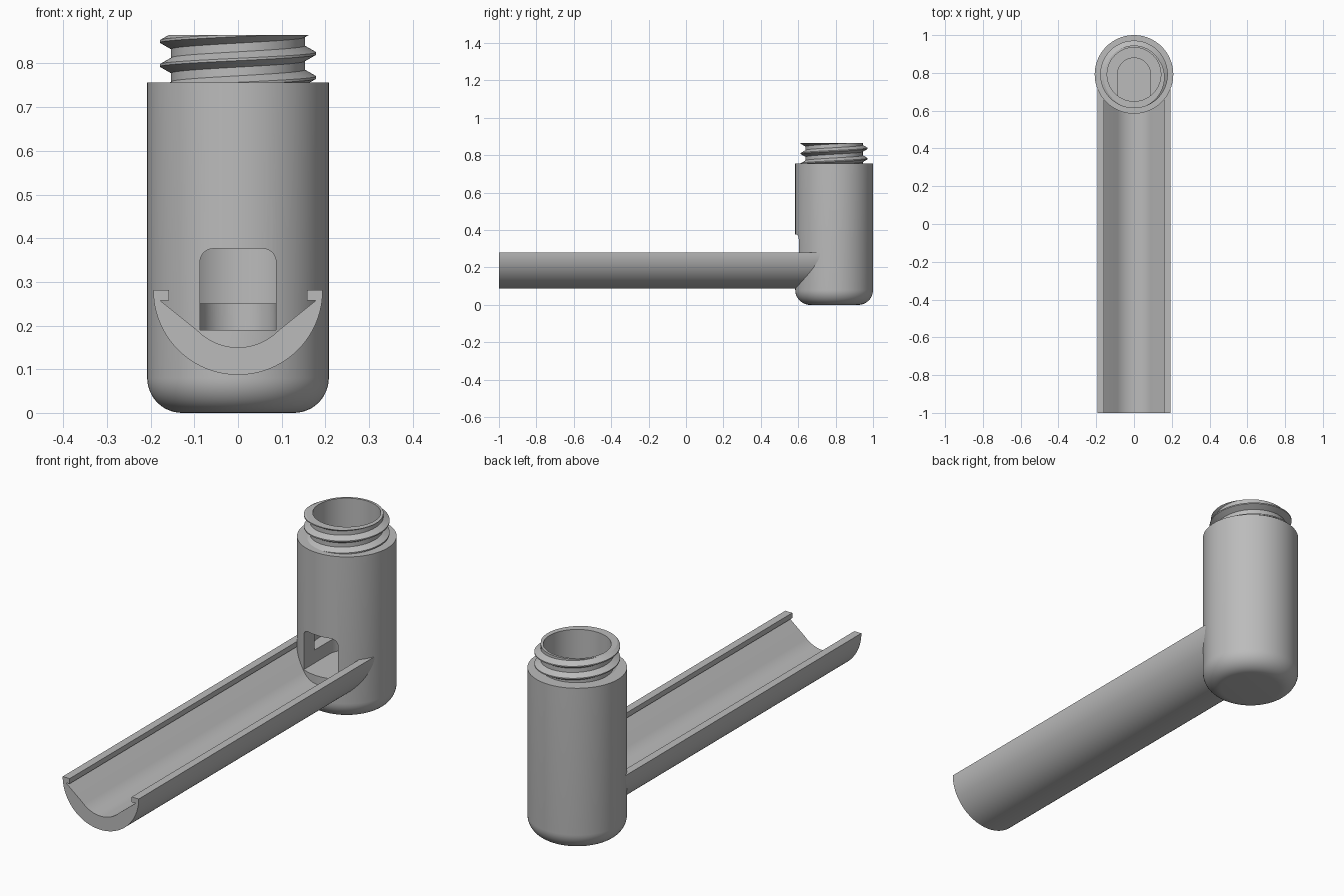
import bpy, bmesh, math
from mathutils import Vector

AXIS_Y = 0.792      # depth of the bottle axis
BODY_R, BORE_R, SLOT_R = 0.208, 0.142, 0.087
SHOULDER_Z, TOP_Z = 0.757, 0.865
FLOOR_Z, SLOT_Z = 0.25, 0.19
SEG = 96

old = bpy.data.objects.get("Cube")
if old:
    bpy.data.objects.remove(old)

grey = bpy.data.materials.new("plain_grey")
grey.use_nodes = True
grey.diffuse_color = (0.5, 0.5, 0.5, 1)
grey.node_tree.nodes["Principled BSDF"].inputs["Base Color"].default_value = (0.5, 0.5, 0.5, 1)


def make(name, bm, y=0.0):
    bmesh.ops.recalc_face_normals(bm, faces=bm.faces)
    mesh = bpy.data.meshes.new(name)
    bm.to_mesh(mesh)
    bm.free()
    mesh.materials.append(grey)
    ob = bpy.data.objects.new(name, mesh)
    ob.location.y = y
    bpy.context.collection.objects.link(ob)
    return ob


def arc(cx, cz, r, a0, a1, n):
    angles = [math.radians(a0 + (a1 - a0) * i / n) for i in range(n + 1)]
    return [(cx + r * math.cos(a), cz + r * math.sin(a)) for a in angles]


def lathe(name, profile):
    bm = bmesh.new()
    vs = [bm.verts.new((r, 0, z)) for r, z in profile]
    es = [bm.edges.new(pair) for pair in zip(vs, vs[1:])]
    bmesh.ops.spin(bm, geom=vs + es, cent=(0, 0, 0), axis=(0, 0, 1),
                   angle=2 * math.pi, steps=SEG, use_duplicate=False)
    bmesh.ops.remove_doubles(bm, verts=bm.verts, dist=1e-5)
    return make(name, bm, AXIS_Y)


def prism(name, outline, y0, y1):
    bm = bmesh.new()
    face = bm.faces.new([bm.verts.new((x, y0, z)) for x, z in outline])
    moved = bmesh.ops.extrude_face_region(bm, geom=[face])["geom"]
    bmesh.ops.translate(bm, vec=(0, y1 - y0, 0),
                        verts=[g for g in moved if isinstance(g, bmesh.types.BMVert)])
    return make(name, bm)


def smooth(ob):
    bpy.ops.object.select_all(action='DESELECT')
    ob.select_set(True)
    bpy.context.view_layer.objects.active = ob
    bpy.ops.object.shade_smooth_by_angle(angle=math.radians(25))


# Bottle body: rounded base, flat shoulder, blind bore
fillet = 0.08
body = lathe("bottle_body", [(0, 0)]
             + arc(BODY_R - fillet, fillet, fillet, -90, 0, 12)
             + [(BODY_R, SHOULDER_Z), (BORE_R, SHOULDER_Z), (BORE_R, FLOOR_Z), (0, FLOOR_Z)])

# Front window and the round-ended slot in the bore floor
corner = 0.03
window_top = 0.376
edge = SLOT_R - corner
window = prism("window_cutter", [(-SLOT_R, SLOT_Z), (SLOT_R, SLOT_Z)]
               + arc(edge, window_top - corner, corner, 0, 90, 8)
               + arc(-edge, window_top - corner, corner, 90, 180, 8), 0.45, AXIS_Y)
slot = lathe("slot_cutter", [(0, SLOT_Z), (SLOT_R, SLOT_Z), (SLOT_R, 0.3), (0, 0.3)])
bpy.context.view_layer.objects.active = body
for cutter in (window, slot):
    mod = body.modifiers.new("cut", 'BOOLEAN')
    mod.operation = 'DIFFERENCE'
    mod.solver = 'EXACT'
    mod.object = cutter
    bpy.ops.object.modifier_apply(modifier=mod.name)
    bpy.data.objects.remove(cutter)
smooth(body)

# Threaded neck: helical ribbon trimmed flat at both ends
pitch, root, crest = 0.055, 0.153, 0.179
profile = [(root, -0.5), (root, -0.32), (crest, -0.05), (crest, 0.05), (root, 0.32), (root, 0.5)]
bm = bmesh.new()
rows = []
for i in range(-3 * SEG, 3 * SEG + 1):
    a = 2 * math.pi * i / SEG
    rows.append([bm.verts.new((r * math.cos(a), r * math.sin(a), 0.823 + pitch * (i / SEG + p)))
                 for r, p in profile])
for lo, hi in zip(rows, rows[1:]):
    for j in range(len(profile) - 1):
        bm.faces.new((lo[j], hi[j], hi[j + 1], lo[j + 1]))
bmesh.ops.remove_doubles(bm, verts=bm.verts, dist=1e-5)
for z, up in ((TOP_Z, 1), (SHOULDER_Z, -1)):
    bmesh.ops.bisect_plane(bm, geom=bm.verts[:] + bm.edges[:] + bm.faces[:], dist=1e-6,
                           plane_co=(0, 0, z), plane_no=(0, 0, up), clear_outer=True)
# Rim face, then the bore wall down to the shoulder
rim = [e for e in bm.edges if e.is_boundary and all(v.co.z > TOP_Z - 1e-4 for v in e.verts)]
for z in (TOP_Z, SHOULDER_Z):
    new = bmesh.ops.extrude_edge_only(bm, edges=rim)["geom"]
    for v in (g for g in new if isinstance(g, bmesh.types.BMVert)):
        flat = Vector((v.co.x, v.co.y, 0)).normalized() * BORE_R
        v.co = (flat.x, flat.y, z)
    rim = [g for g in new if isinstance(g, bmesh.types.BMEdge)]
smooth(make("threaded_neck", bm, AXIS_Y))

# Long open trough with inward lips, running into the body
rim_z, lip_z = 0.281, 0.257
outline = (arc(0, rim_z, 0.194, 180, 360, 48)
           + [(0.158, rim_z), (0.158, lip_z), (0.178, lip_z)]
           + arc(0, rim_z, 0.131, -44, -136, 20)
           + [(-0.178, lip_z), (-0.158, lip_z), (-0.158, rim_z)])
smooth(prism("trough", outline, -1.0, 0.725))
